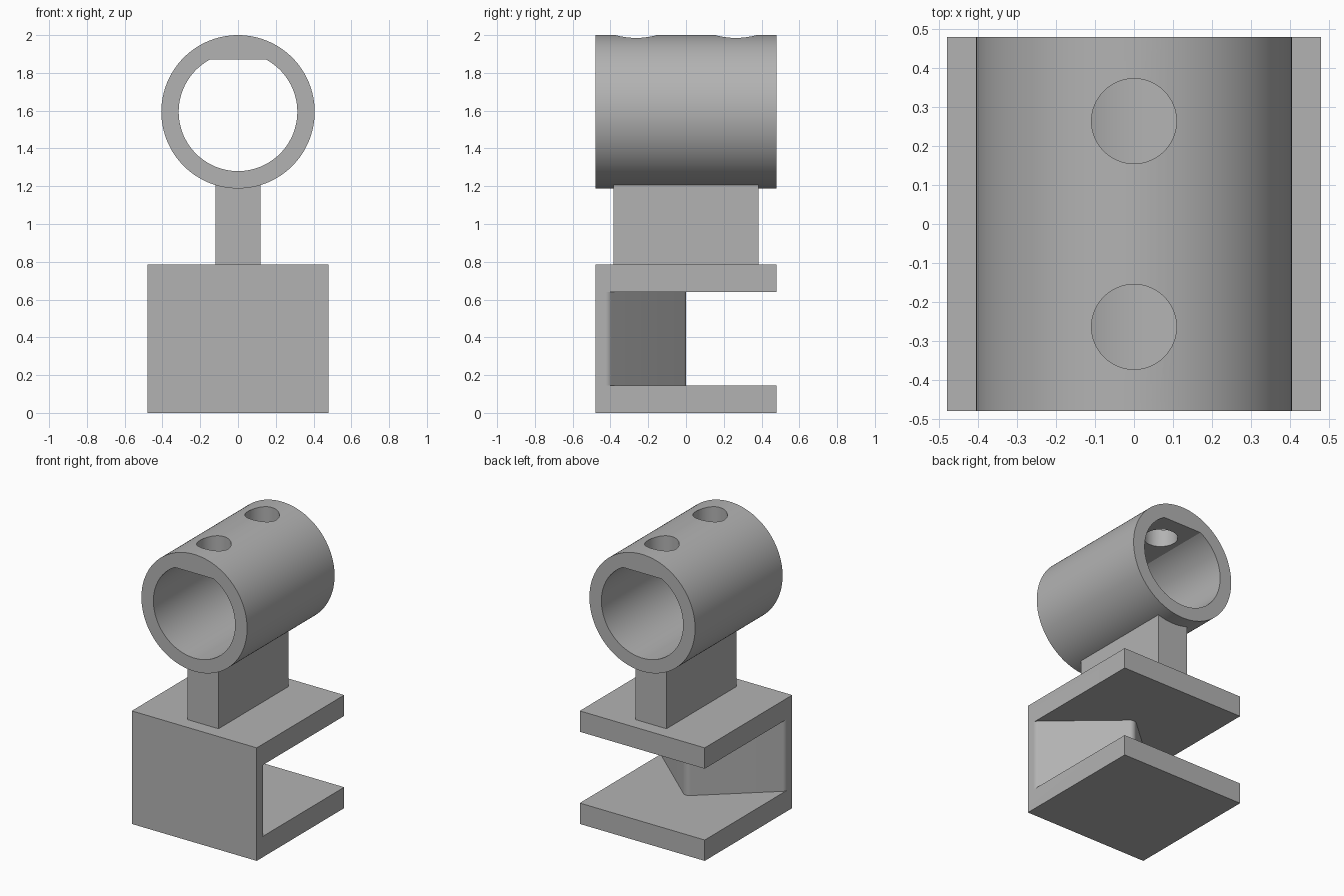
import bpy, bmesh
from math import sin, cos, tan, asin, pi, radians
from mathutils import Vector

if "Cube" in bpy.data.objects:
    bpy.data.objects.remove(bpy.data.objects["Cube"], do_unlink=True)

grey = bpy.data.materials.new("plain grey")
grey.use_nodes = True
grey.diffuse_color = (0.45, 0.45, 0.45, 1)
grey.node_tree.nodes["Principled BSDF"].inputs["Base Color"].default_value = grey.diffuse_color


def arc(cx, cy, r, start, end, steps):
    """Points along a circular arc, angles in radians."""
    angles = [start + (end - start) * i / steps for i in range(steps + 1)]
    return [(cx + r * cos(a), cy + r * sin(a)) for a in angles]


def prism(name, outline, low, high, axis="Z"):
    """Extrude a 2D outline along z (outline in x, y) or y (outline in x, z)."""
    def place(p, d):
        return Vector((p[0], p[1], d)) if axis == "Z" else Vector((p[0], d, p[1]))
    bm = bmesh.new()
    face = bm.faces.new([bm.verts.new(place(p, low)) for p in outline])
    shift = place((0, 0), high - low)
    moved = bmesh.ops.extrude_face_region(bm, geom=[face])["geom"]
    bmesh.ops.translate(bm, vec=shift, verts=[v for v in moved if isinstance(v, bmesh.types.BMVert)])
    if face.is_valid and len(face.verts[0].link_faces) > 3:
        bm.faces.remove(face)
    bmesh.ops.holes_fill(bm, edges=bm.edges)
    bmesh.ops.recalc_face_normals(bm, faces=bm.faces)
    mesh = bpy.data.meshes.new(name)
    bm.to_mesh(mesh)
    bm.free()
    mesh.materials.append(grey)
    obj = bpy.data.objects.new(name, mesh)
    bpy.context.collection.objects.link(obj)
    return obj


def rectangle(x, y):
    return [(-x, -y), (x, -y), (x, y), (-x, y)]


def activate(obj):
    bpy.ops.object.select_all(action="DESELECT")
    obj.select_set(True)
    bpy.context.view_layer.objects.active = obj


def cut(obj, cutter):
    cutter.hide_render = True
    activate(obj)
    mod = obj.modifiers.new("cut", "BOOLEAN")
    mod.operation = "DIFFERENCE"
    mod.solver = "EXACT"
    mod.object = cutter
    bpy.ops.object.modifier_apply(modifier=mod.name)
    bpy.data.objects.remove(cutter, do_unlink=True)


HALF = 0.48

# Clamp block, hollowed from the back around a rounded wedge
clamp = prism("clamp", rectangle(HALF, HALF), 0, 0.785)
r, slope = 0.04, radians(41.2)
normal = pi / 2 - slope
base_y = -r - (HALF - r) * tan(slope)
side = arc(0, -r, r, pi / 2, normal, 8) + arc(HALF - r, base_y, r, normal, 0, 8)
side += [(0.6, base_y), (0.6, 0.6)]
mirrored = [(-x, y) for x, y in side[:0:-1]]
cut(clamp, prism("slot_cutter", mirrored + side, 0.145, 0.64))

# Stem between clamp and tube
stem = prism("stem", rectangle(0.12, 0.385), 0.78, 1.215)

# Tube with a bore that is flat along its top
R, BORE, AXIS = 0.406, 0.314, 1.594
tube = prism("tube", arc(0, AXIS, R, 0, 2 * pi, 128)[:-1], -HALF, HALF, "Y")
flat = asin((1.87 - AXIS) / BORE)
cut(tube, prism("bore_cutter", arc(0, AXIS, BORE, pi - flat, 2 * pi + flat, 96), -0.6, 0.6, "Y"))

# Two screw holes through the top wall
for y in (-0.264, 0.264):
    cut(tube, prism("hole_cutter", arc(0, y, 0.109, 0, 2 * pi, 64)[:-1], 1.7, 2.1))

for part in (clamp, stem, tube):
    activate(part)
    bpy.ops.object.shade_smooth_by_angle(angle=radians(30))
